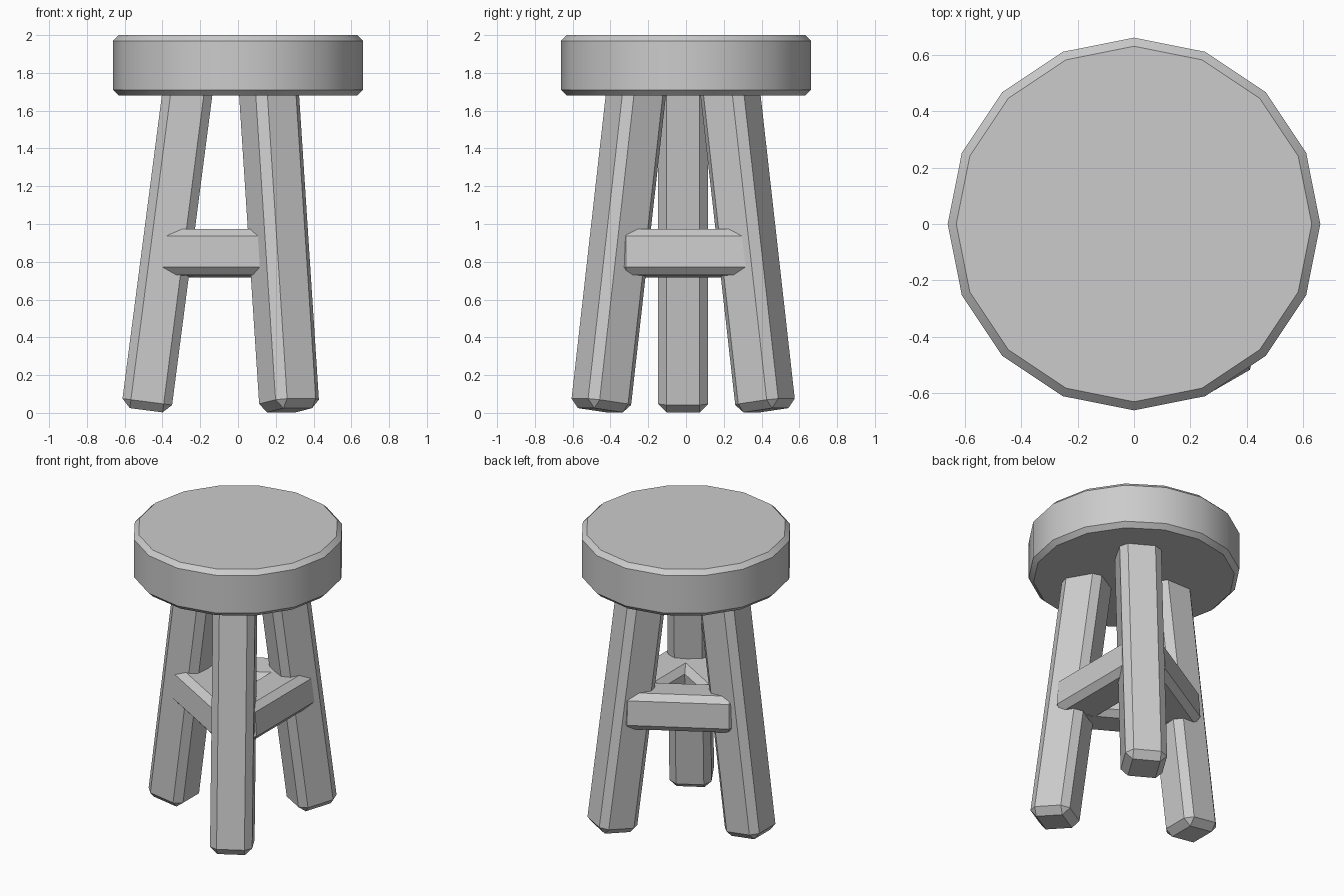
import bpy, bmesh
from math import radians, sin, cos, pi
from mathutils import Matrix, Vector

if "Cube" in bpy.data.objects:
    bpy.data.objects.remove(bpy.data.objects["Cube"])


def bevelled_box(name, size, bevel, matrix):
    """Box with every edge chamfered, placed by a matrix."""
    bm = bmesh.new()
    bmesh.ops.create_cube(bm, size=1)
    bmesh.ops.scale(bm, vec=size, verts=bm.verts)
    bmesh.ops.bevel(bm, geom=bm.edges[:], offset=bevel, segments=1,
                    affect='EDGES', profile=0.5)
    bm.transform(matrix)
    mesh = bpy.data.meshes.new(name)
    bm.to_mesh(mesh)
    bm.free()
    obj = bpy.data.objects.new(name, mesh)
    bpy.context.collection.objects.link(obj)
    return obj


# Seat: 16-sided disc with chamfered rims
bpy.ops.mesh.primitive_cylinder_add(vertices=16, radius=0.662, depth=0.32,
                                    location=(0, 0, 1.84),
                                    rotation=(0, 0, pi / 2))
seat = bpy.context.object
seat.name = "seat"
bm = bmesh.new()
bm.from_mesh(seat.data)
rims = [e for e in bm.edges if abs(e.verts[0].co.z - e.verts[1].co.z) < 0.01]
bmesh.ops.bevel(bm, geom=rims, offset=0.03, segments=1, affect='EDGES', profile=0.5)
bm.to_mesh(seat.data)
bm.free()
bpy.ops.object.shade_smooth_by_angle(angle=radians(30))

# Three splayed legs
LEAN = radians(7.4)
LEG = 1.82
leg_centre = Vector((0.02, -0.015, 0))
for name, deg in (("left_leg", 180), ("front_leg", -60), ("back_leg", 60)):
    m = (Matrix.Translation(leg_centre)
         @ Matrix.Rotation(radians(deg), 4, 'Z')
         @ Matrix.Translation((0.506, 0, 0.014))
         @ Matrix.Rotation(-LEAN, 4, 'Y')
         @ Matrix.Translation((0, 0, LEG / 2)))
    bevelled_box(name, (0.265, 0.265, LEG), 0.045, m)

# Three stretchers forming a triangle, tilted with the legs
rail_centre = Vector((0.022, 0.003, 0.846))
for name, deg in (("right_stretcher", 0), ("back_stretcher", 120), ("front_stretcher", 240)):
    m = (Matrix.Translation(rail_centre)
         @ Matrix.Rotation(radians(deg), 4, 'Z')
         @ Matrix.Translation((0.204, 0, 0))
         @ Matrix.Rotation(radians(-3.7), 4, 'Y'))
    bevelled_box(name, (0.265, 0.72, 0.245), 0.04, m)
